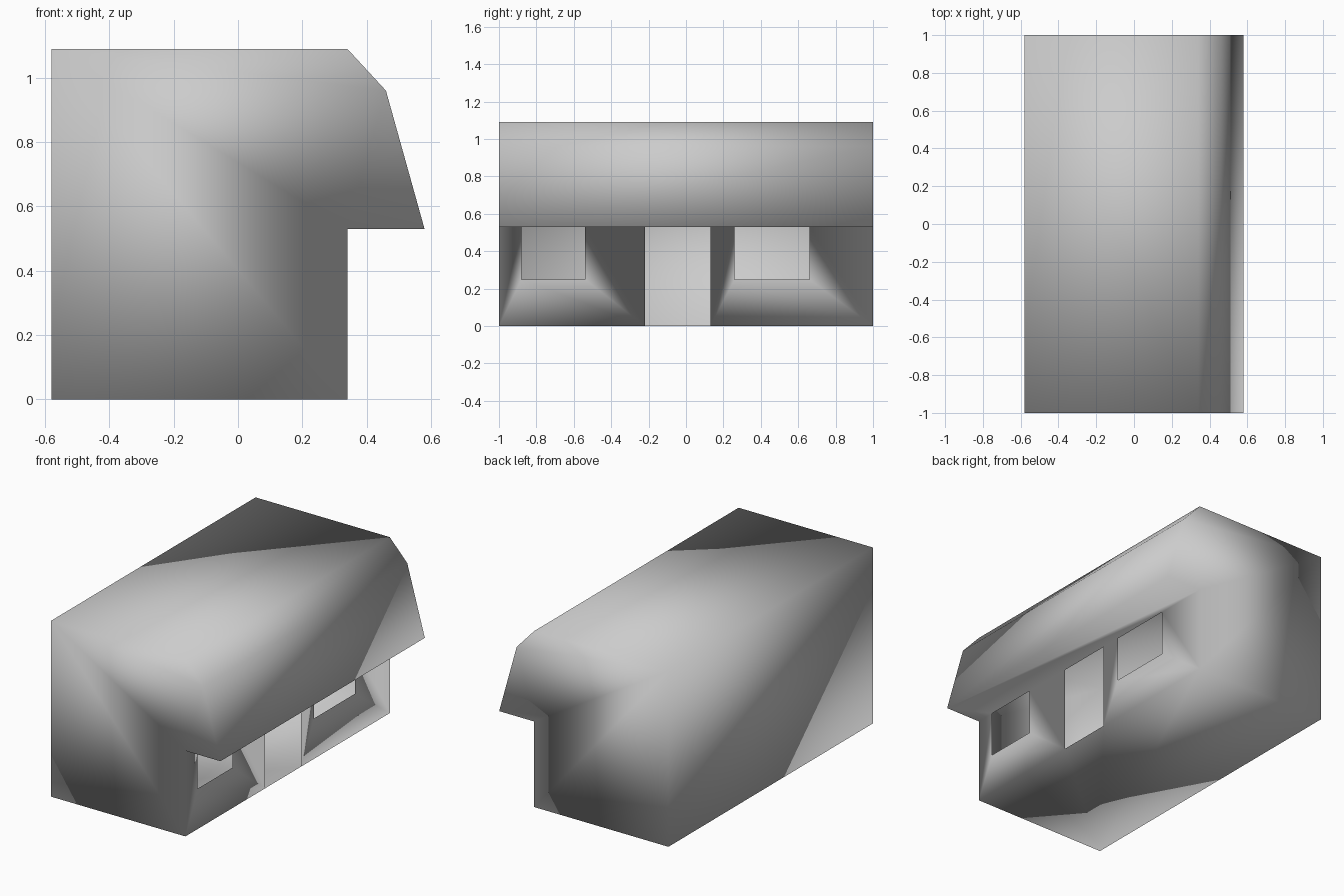
import bpy, bmesh

if "Cube" in bpy.data.objects:
    bpy.data.objects.remove(bpy.data.objects["Cube"])

bm = bmesh.new()
points = {}

def vert(x, y, z):
    """Shared vertex, so that neighbouring faces are welded."""
    key = (x, y, z)
    if key not in points:
        points[key] = bm.verts.new(key)
    return points[key]

def face(coords):
    bm.faces.new([vert(*c) for c in coords])

WALL, BACK, EAVE = 0.34, -0.58, 0.53
profile = [(BACK, 0), (WALL, 0), (WALL, EAVE), (0.58, EAVE),
           (0.46, 0.96), (WALL, 1.09), (BACK, 1.09)]
door = (-0.22, 0.13)
windows = [(-0.88, -0.54), (0.26, 0.66)]
sill = 0.25

# end walls
for y in (-1, 1):
    face([(x, y, z) for x, z in profile])

# roof slopes, flat top and back wall
roof = profile[3:] + profile[:1]
for (x0, z0), (x1, z1) in zip(roof, roof[1:]):
    face([(x0, -1, z0), (x0, 1, z0), (x1, 1, z1), (x1, -1, z1)])

# floor, meeting the wall at the doorway
face([(BACK, 1, 0), (BACK, -1, 0)] +
     [(WALL, y, 0) for y in (-1, *door, 1)])

# underside of the overhang, meeting the wall at every opening
stops = [-1, *windows[0], *door, *windows[1], 1]
face([(0.58, 1, EAVE), (0.58, -1, EAVE)] + [(WALL, y, EAVE) for y in stops])

# shop wall: one notched piece each side of the open doorway
for y0, y1, (a, b) in ((-1, door[0], windows[0]), (door[1], 1, windows[1])):
    outline = [(y0, 0), (y1, 0), (y1, EAVE), (b, EAVE), (b, sill),
               (a, sill), (a, EAVE), (y0, EAVE)]
    face([(WALL, y, z) for y, z in outline])

bmesh.ops.recalc_face_normals(bm, faces=bm.faces[:])
for f in bm.faces:
    f.smooth = True

mesh = bpy.data.meshes.new("building_shell")
bm.to_mesh(mesh)
bm.free()
bpy.context.collection.objects.link(bpy.data.objects.new("building_shell", mesh))
